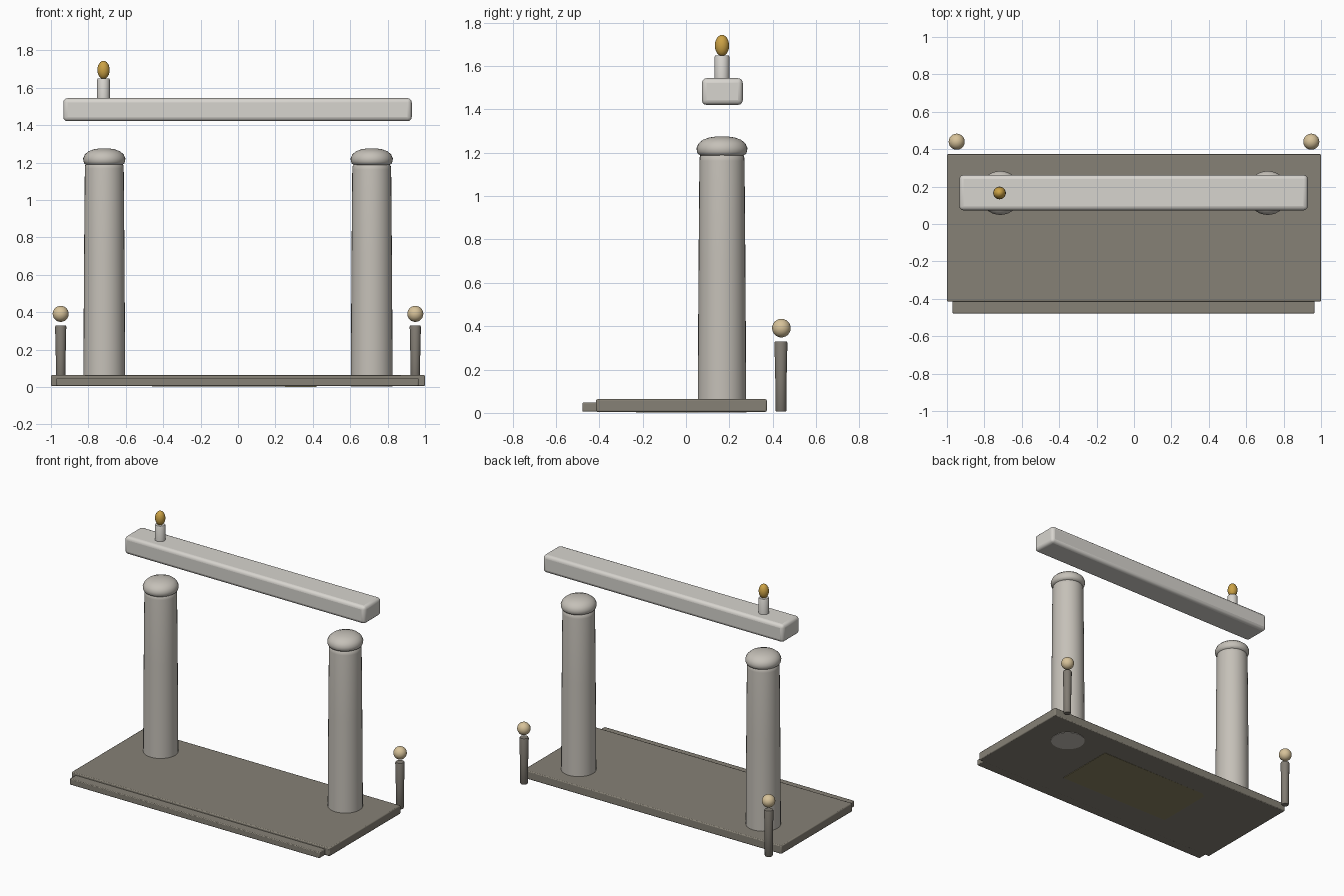
import bpy, math

if "Cube" in bpy.data.objects:
    bpy.data.objects.remove(bpy.data.objects["Cube"])

def material(name, rgb):
    m = bpy.data.materials.new(name)
    m.diffuse_color = (*rgb, 1)
    m.use_nodes = True
    m.node_tree.nodes["Principled BSDF"].inputs["Base Color"].default_value = m.diffuse_color
    return m

STONE = material("pale_stone", (0.56, 0.53, 0.48))
LIGHT = material("light_stone", (0.68, 0.66, 0.62))
FLOOR = material("floor_stone", (0.24, 0.22, 0.18))
POST = material("dark_post", (0.22, 0.20, 0.17))
GLOW = material("lamp_cream", (0.68, 0.54, 0.32))
FLAME = material("flame_gold", (0.60, 0.36, 0.06))
INLAY = material("floor_inlay", (0.26, 0.23, 0.12))

def finish(ob, name, mat):
    ob.name = name
    ob.data.materials.append(mat)
    bpy.ops.object.select_all(action='DESELECT')
    ob.select_set(True)
    bpy.context.view_layer.objects.active = ob
    bpy.ops.object.shade_smooth_by_angle(angle=math.radians(40))
    return ob

def box(name, lo, hi, bevel, mat, segments=2):
    bpy.ops.mesh.primitive_cube_add(size=1, location=[(a + b) / 2 for a, b in zip(lo, hi)])
    ob = bpy.context.object
    ob.scale = [b - a for a, b in zip(lo, hi)]
    bpy.ops.object.transform_apply(location=False, rotation=False, scale=True)
    if bevel:
        mod = ob.modifiers.new("Bevel", 'BEVEL')
        mod.width, mod.segments = bevel, segments
    return finish(ob, name, mat)

def lathe(name, profile, loc, mat, sides=32, sy=1.0):
    """Revolve (radius, z) points; both ends get capped."""
    verts, faces = [], []
    for r, z in profile:
        for i in range(sides):
            a = 2 * math.pi * i / sides
            verts.append((r * math.cos(a), r * sy * math.sin(a), z))
    for k in range(len(profile) - 1):
        for i in range(sides):
            j = (i + 1) % sides
            faces.append((k * sides + i, k * sides + j, (k + 1) * sides + j, (k + 1) * sides + i))
    faces.append(tuple(reversed(range(sides))))
    faces.append(tuple(range((len(profile) - 1) * sides, len(profile) * sides)))
    me = bpy.data.meshes.new(name)
    me.from_pydata(verts, [], faces)
    ob = bpy.data.objects.new(name, me)
    bpy.context.collection.objects.link(ob)
    ob.location = loc
    return finish(ob, name, mat)

def ball(name, loc, radii, mat):
    bpy.ops.mesh.primitive_uv_sphere_add(segments=24, ring_count=12, radius=1, location=loc)
    ob = bpy.context.object
    ob.scale = radii
    return finish(ob, name, mat)

# Platform, front step and inlay visible on the underside
box("platform", (-1, -0.415, 0.005), (1, 0.373, 0.063), 0.006, FLOOR)
box("front_step", (-0.97, -0.478, 0.006), (0.965, -0.40, 0.048), 0.005, FLOOR)
inlay = box("underside_inlay", (-0.46, -0.23, 0.003), (0.42, 0.20, 0.04), 0, INLAY)
inlay.rotation_euler = (math.radians(0.25), math.radians(0.15), 0)

SHAFT = [(0.112, 0.004), (0.111, 0.2), (0.108, 0.7), (0.104, 1.165),
         (0.102, 1.183), (0.095, 1.193)]
CAP = [(0.09, 1.185), (0.106, 1.194), (0.111, 1.205), (0.113, 1.222),
       (0.104, 1.243), (0.085, 1.26), (0.055, 1.271), (0.02, 1.276)]
LAMP_POST = [(0.022, 0.006), (0.026, 0.012), (0.026, 0.15), (0.030, 0.322), (0.027, 0.33)]

for side, s in (("left", -1), ("right", 1)):
    # Columns with domed caps
    x = 0.715 * s
    lathe(side + "_column", SHAFT, (x, 0.166, -0.002 if s > 0 else 0.003), STONE)
    lathe(side + "_column_cap", CAP, (x, 0.166, 0), STONE, sy=1.04)
    # Lamp posts behind the platform
    x = 0.948 * s
    lathe(side + "_lamp_post", LAMP_POST, (x, 0.438, 0), POST, sides=20)
    ball(side + "_lamp_globe", (x, 0.44, 0.391), (0.043, 0.043, 0.043), GLOW)

# Floating lintel
box("lintel", (-0.934, 0.073, 1.421), (0.929, 0.262, 1.544), 0.022, LIGHT, 3)

# Candle and flame on the lintel
lathe("candle", [(0.034, 1.53), (0.034, 1.643), (0.03, 1.65)], (-0.719, 0.166, 0), LIGHT, 24)
ball("flame", (-0.719, 0.166, 1.695), (0.033, 0.033, 0.049), FLAME)
